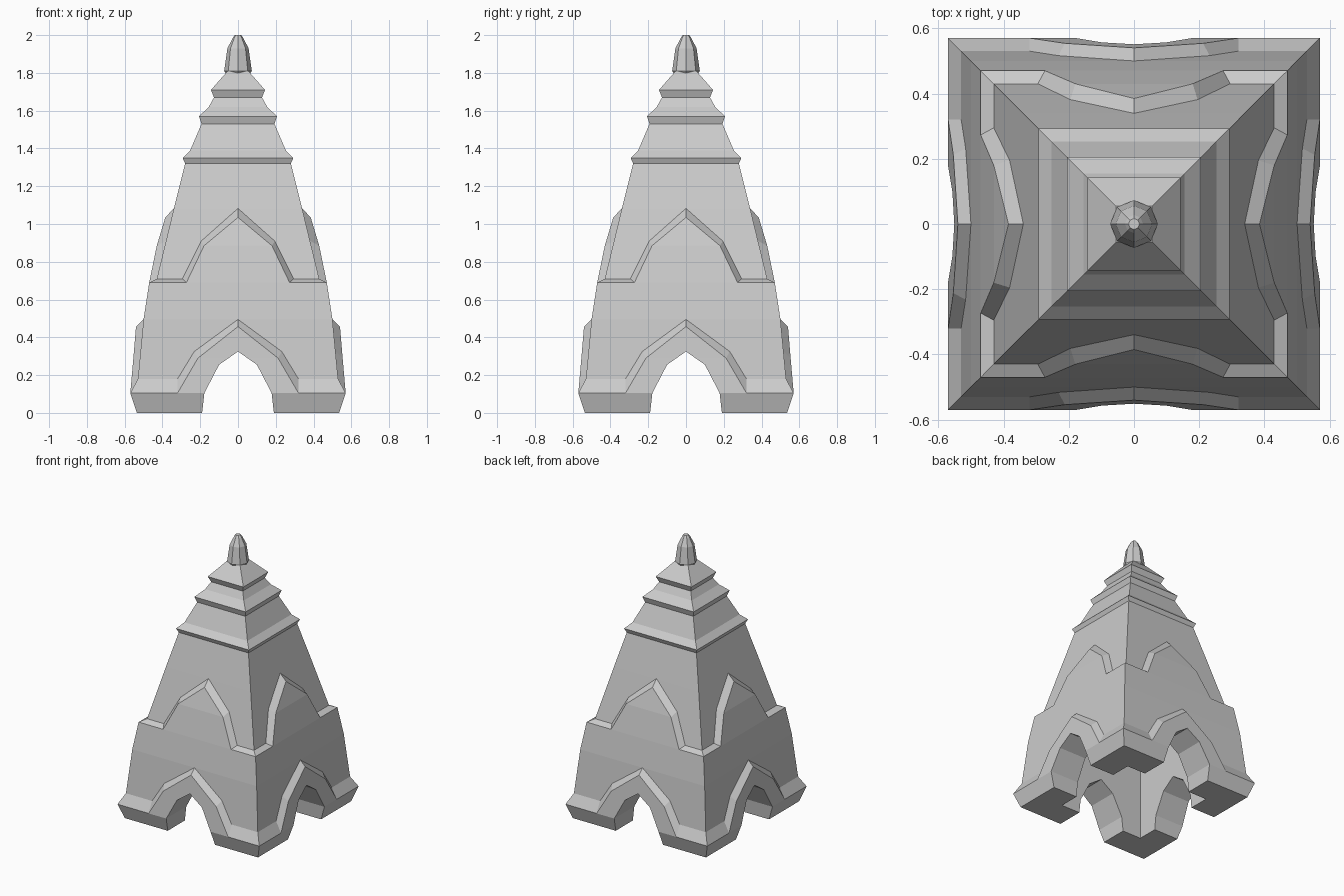
import bpy, bmesh, math
from mathutils import Matrix

cube = bpy.data.objects.get("Cube")
if cube:
    bpy.data.objects.remove(cube, do_unlink=True)

stone = bpy.data.materials.new("pale_stone")
stone.use_nodes = True
colour = (0.6, 0.6, 0.6, 1)
stone.diffuse_color = colour
stone.node_tree.nodes["Principled BSDF"].inputs["Base Color"].default_value = colour


def finish(name, bm):
    bmesh.ops.recalc_face_normals(bm, faces=bm.faces)
    mesh = bpy.data.meshes.new(name)
    bm.to_mesh(mesh)
    bm.free()
    mesh.materials.append(stone)
    obj = bpy.data.objects.new(name, mesh)
    bpy.context.collection.objects.link(obj)
    return obj


def loft(name, profile, sides, turn):
    """Stack regular rings given as (height, corner radius)."""
    bm = bmesh.new()
    rings = []
    for z, r in profile:
        angles = [turn + math.tau * i / sides for i in range(sides)]
        rings.append([bm.verts.new((r * math.cos(a), r * math.sin(a), z)) for a in angles])
    for low, high in zip(rings, rings[1:]):
        for i in range(sides):
            j = (i + 1) % sides
            bm.faces.new((low[i], low[j], high[j], high[i]))
    bm.faces.new(rings[0])
    bm.faces.new(rings[-1])
    return finish(name, bm)


def mirrored(half):
    """Half outline ending on the centre line, completed on the other side."""
    return [(-x, y, z) for x, y, z in half] + list(reversed(half))[1:]


def hoods(name, lip, seat):
    """Pointed gable on each of the four walls: raised lip, chamfer, buried back."""
    bm = bmesh.new()
    for k in range(4):
        rot = Matrix.Rotation(k * math.pi / 2, 3, "Z")

        def ring(half, sink=0):
            verts = []
            for x, y, z in mirrored(half):
                v = bm.verts.new((x, sink - y, z))
                v.co = rot @ v.co
                verts.append(v)
            return verts

        rows = [ring(lip), ring(seat), ring(seat, 0.05)]
        for a, b in zip(rows, rows[1:]):
            for i in range(4):
                bm.faces.new((a[i], a[i + 1], b[i + 1], b[i]))
            bm.faces.new((a[0], b[0], b[4], a[4]))
        for r in (rows[0], rows[2]):
            bm.faces.new((r[0], r[1], r[3], r[4]))
            bm.faces.new((r[1], r[2], r[3]))
    return finish(name, bm)


def tunnel(name, turn):
    """Arched prism running through the base."""
    half = [(0.192, 0, -0.05), (0.19, 0, 0), (0.178, 0, 0.105), (0.1, 0, 0.255), (0, 0, 0.325)]
    bm = bmesh.new()
    ends = [[bm.verts.new((x, y, z)) for x, _, z in mirrored(half)] for y in (-1, 1)]
    n = len(ends[0])
    for i in range(n):
        j = (i + 1) % n
        bm.faces.new((ends[0][i], ends[0][j], ends[1][j], ends[1][i]))
    for end in ends:
        bm.faces.new(end)
    bm.transform(Matrix.Rotation(turn, 4, "Z"))
    return finish(name, bm)


# Tiered square tower
widths = [(0, 0.535), (0.105, 0.57), (0.18, 0.53), (0.495, 0.5), (0.69, 0.47),
          (0.71, 0.43), (1.08, 0.34), (1.32, 0.28), (1.35, 0.293), (1.39, 0.253),
          (1.53, 0.193), (1.57, 0.206), (1.62, 0.155), (1.67, 0.127),
          (1.71, 0.143), (1.81, 0.055)]
tower = loft("tower_body", [(z, w * math.sqrt(2)) for z, w in widths], 4, math.pi / 4)

# Eight-sided finial
loft("finial", [(1.79, 0.06), (1.81, 0.073), (1.93, 0.056), (1.985, 0.028), (2, 0.017)], 8, 0)

# Raised gables: over the gateways and on the upper walls
gate_hoods = hoods("gateway_hoods",
                   [(0.32, 0.57, 0.105), (0.212, 0.554, 0.29), (0, 0.54, 0.457)],
                   [(0.32, 0.53, 0.18), (0.232, 0.516, 0.325), (0, 0.5, 0.495)])
hoods("upper_hoods",
      [(0.273, 0.47, 0.69), (0.18, 0.43, 0.885), (0, 0.385, 1.035)],
      [(0.295, 0.43, 0.71), (0.195, 0.381, 0.91), (0, 0.339, 1.083)])

# Gateways and the inner chamber
chamber = loft("chamber_cutter", [(-0.1, 0.48), (0.62, 0.48)], 4, math.pi / 4)
cutters = [tunnel("gate_cutter", 0), tunnel("side_gate_cutter", math.pi / 2), chamber]
for target in (tower, gate_hoods):
    for cutter in cutters:
        if target is gate_hoods and cutter is chamber:
            continue
        mod = target.modifiers.new("opening", "BOOLEAN")
        mod.operation = "DIFFERENCE"
        mod.solver = "EXACT"
        mod.object = cutter
        bpy.context.view_layer.objects.active = target
        bpy.ops.object.modifier_apply(modifier=mod.name)
for cutter in cutters:
    bpy.data.objects.remove(cutter, do_unlink=True)
